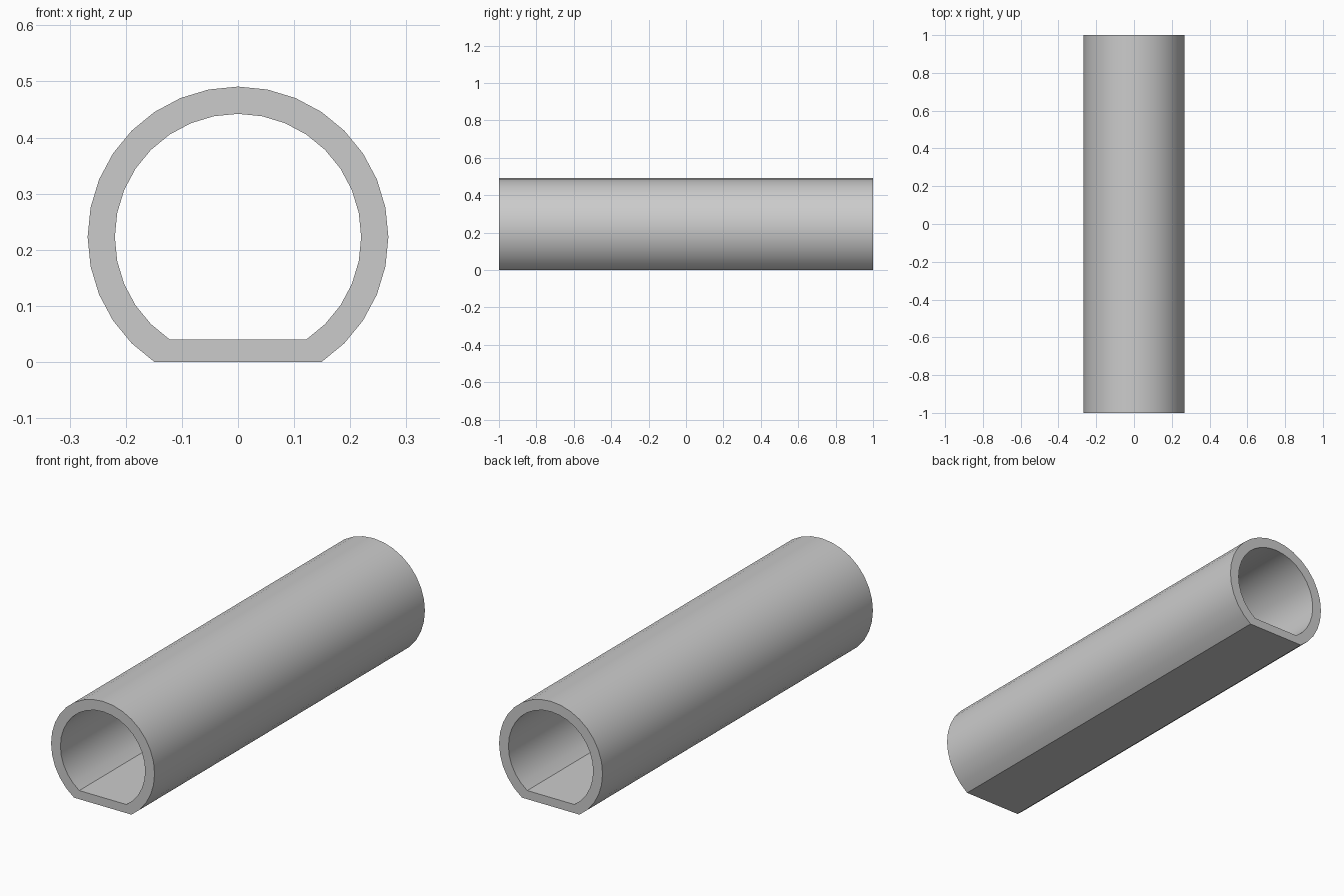
import bpy, bmesh
from math import cos, sin, radians

if "Cube" in bpy.data.objects:
    bpy.data.objects.remove(bpy.data.objects["Cube"])

OUTER, INNER = 0.268, 0.2195
CENTRE_Z = OUTER * sin(radians(56.25))   # flat base rests on z = 0
HALF_LENGTH = 1.0
STEP = 360 / 32


def arc(radius):
    """Open arc of a 32-sided circle; closing it gives the flat base."""
    angles = [radians(-56.25 + STEP * i) for i in range(27)]
    return [(radius * cos(a), CENTRE_Z + radius * sin(a)) for a in angles]


bm = bmesh.new()

# Outer and inner profile loops at the front and back ends
loops = {}
for name, radius in (("outer", OUTER), ("inner", INNER)):
    for y in (-HALF_LENGTH, HALF_LENGTH):
        loops[name, y] = [bm.verts.new((x, y, z)) for x, z in arc(radius)]


def bridge(a, b):
    n = len(a)
    for i in range(n):
        j = (i + 1) % n
        bm.faces.new((a[i], a[j], b[j], b[i]))


# Outer wall, inner wall and the two end rims
front, back = -HALF_LENGTH, HALF_LENGTH
bridge(loops["outer", front], loops["outer", back])
bridge(loops["inner", back], loops["inner", front])
bridge(loops["inner", front], loops["outer", front])
bridge(loops["outer", back], loops["inner", back])
bmesh.ops.recalc_face_normals(bm, faces=bm.faces)

mesh = bpy.data.meshes.new("tunnel_tube")
bm.to_mesh(mesh)
bm.free()
tube = bpy.data.objects.new("tunnel_tube", mesh)
bpy.context.collection.objects.link(tube)

# Smooth curved walls, crisp rims and floor edges
bpy.context.view_layer.objects.active = tube
tube.select_set(True)
bpy.ops.object.shade_smooth_by_angle(angle=radians(30))
